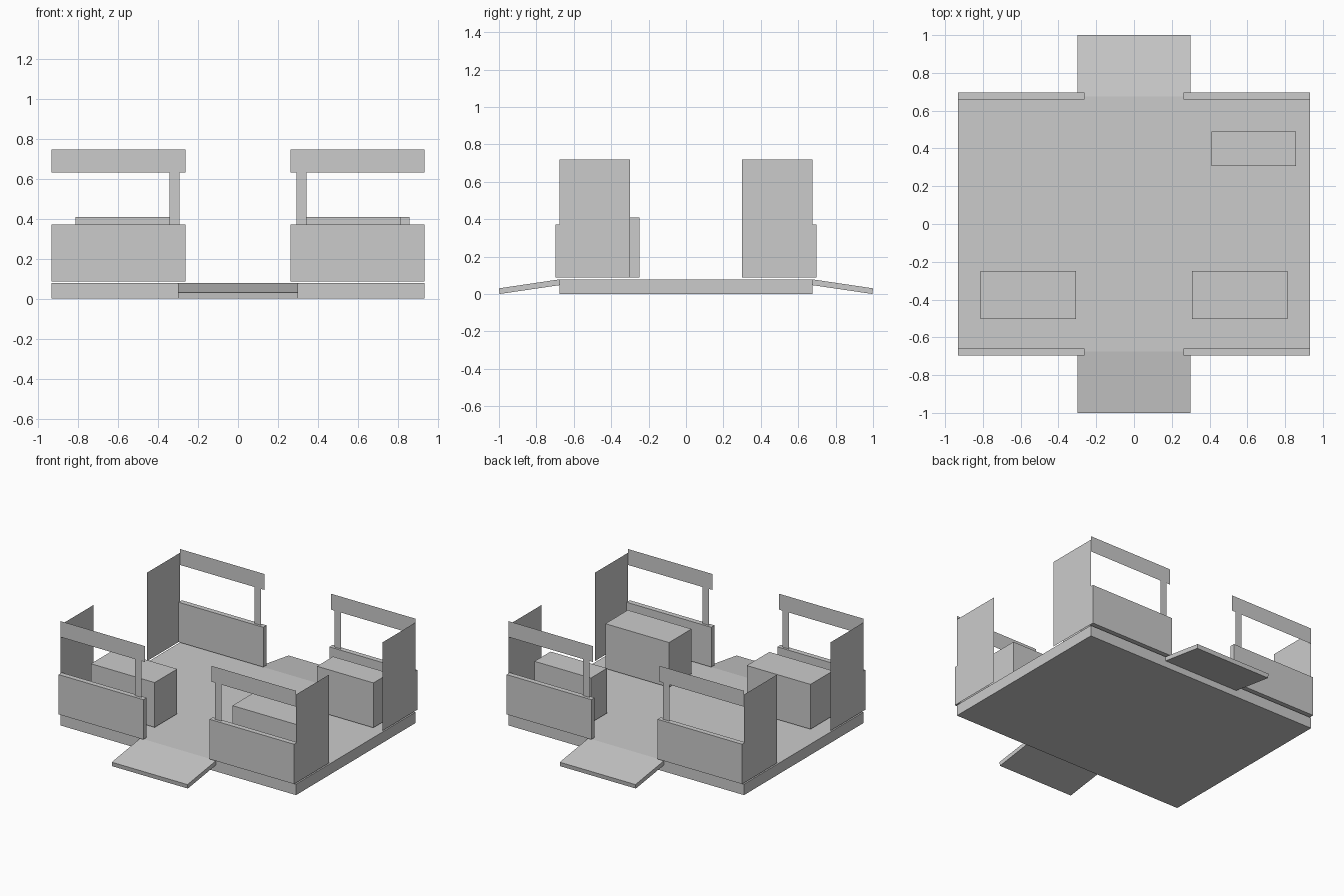
import bpy
import bmesh

old = bpy.data.objects.get("Cube")
if old:
    bpy.data.objects.remove(old, do_unlink=True)

grey = bpy.data.materials.new("plain_grey")
grey.use_nodes = True
colour = (0.6, 0.6, 0.6, 1)
grey.diffuse_color = colour
grey.node_tree.nodes["Principled BSDF"].inputs["Base Color"].default_value = colour

HALF_X, HALF_Y = 0.933, 0.676   # floor half sizes
GAP = 0.262                     # half width of the entrance
FLOOR_TOP, BASE = 0.078, 0.087  # floor surface, underside of fittings


def finish(name, bm):
    bmesh.ops.recalc_face_normals(bm, faces=bm.faces)
    mesh = bpy.data.meshes.new(name)
    bm.to_mesh(mesh)
    bm.free()
    mesh.materials.append(grey)
    obj = bpy.data.objects.new(name, mesh)
    bpy.context.collection.objects.link(obj)
    return obj


def box(name, x, y, z):
    """Box from three (min, max) ranges."""
    bm = bmesh.new()
    bmesh.ops.create_cube(bm, size=1)
    for v in bm.verts:
        for i, (a, b) in enumerate((x, y, z)):
            v.co[i] = a if v.co[i] < 0 else b
    return finish(name, bm)


def sheet(name, points):
    """Single flat face."""
    bm = bmesh.new()
    bm.faces.new([bm.verts.new(p) for p in points])
    return finish(name, bm)


def span(a, b, side):
    return tuple(sorted((a * side, b * side)))


box("floor", (-HALF_X, HALF_X), (-HALF_Y, HALF_Y), (0, FLOOR_TOP))

for sy, end in ((-1, "front"), (1, "back")):
    # Sloping entrance ramp, extruded from its side profile
    bm = bmesh.new()
    profile = ((HALF_Y, FLOOR_TOP), (1, 0.03), (0.996, 0), (HALF_Y, 0.047))
    face = bm.faces.new([bm.verts.new((-0.3, y * sy, z)) for y, z in profile])
    grown = bmesh.ops.extrude_face_region(bm, geom=[face])["geom"]
    bmesh.ops.translate(bm, vec=(0.6, 0, 0),
                        verts=[g for g in grown if isinstance(g, bmesh.types.BMVert)])
    finish(end + "_ramp", bm)

    for sx, side in ((-1, "right"), (1, "left")):
        tag = f"{end}_{side}_"
        # Low solid panel beside the entrance
        box(tag + "panel", span(GAP, HALF_X, sx), span(0.66, 0.697, sy), (BASE, 0.372))
        # Thin side wall at the corner
        x = sx * HALF_X
        sheet(tag + "side_wall", [(x, sy * y, z) for y, z in (
            (0.3, BASE), (HALF_Y, BASE), (HALF_Y, 0.72), (0.3, 0.72))])
        # Thin overhead rail with its post
        y = sy * HALF_Y
        sheet(tag + "rail", [(sx * u, y, z) for u, z in (
            (GAP, 0.633), (HALF_X, 0.633), (HALF_X, 0.747), (GAP, 0.747))])
        sheet(tag + "post", [(sx * u, y, z) for u, z in (
            (0.293, 0.372), (0.343, 0.372), (0.343, 0.633), (0.293, 0.633))])

# Free standing counters
for name, x, y in (("front_right_counter", (-0.813, -0.308), (-0.503, -0.248)),
                   ("front_left_counter", (0.308, 0.813), (-0.503, -0.248)),
                   ("back_left_counter", (0.411, 0.858), (0.307, 0.489))):
    box(name, x, y, (BASE, 0.408))
